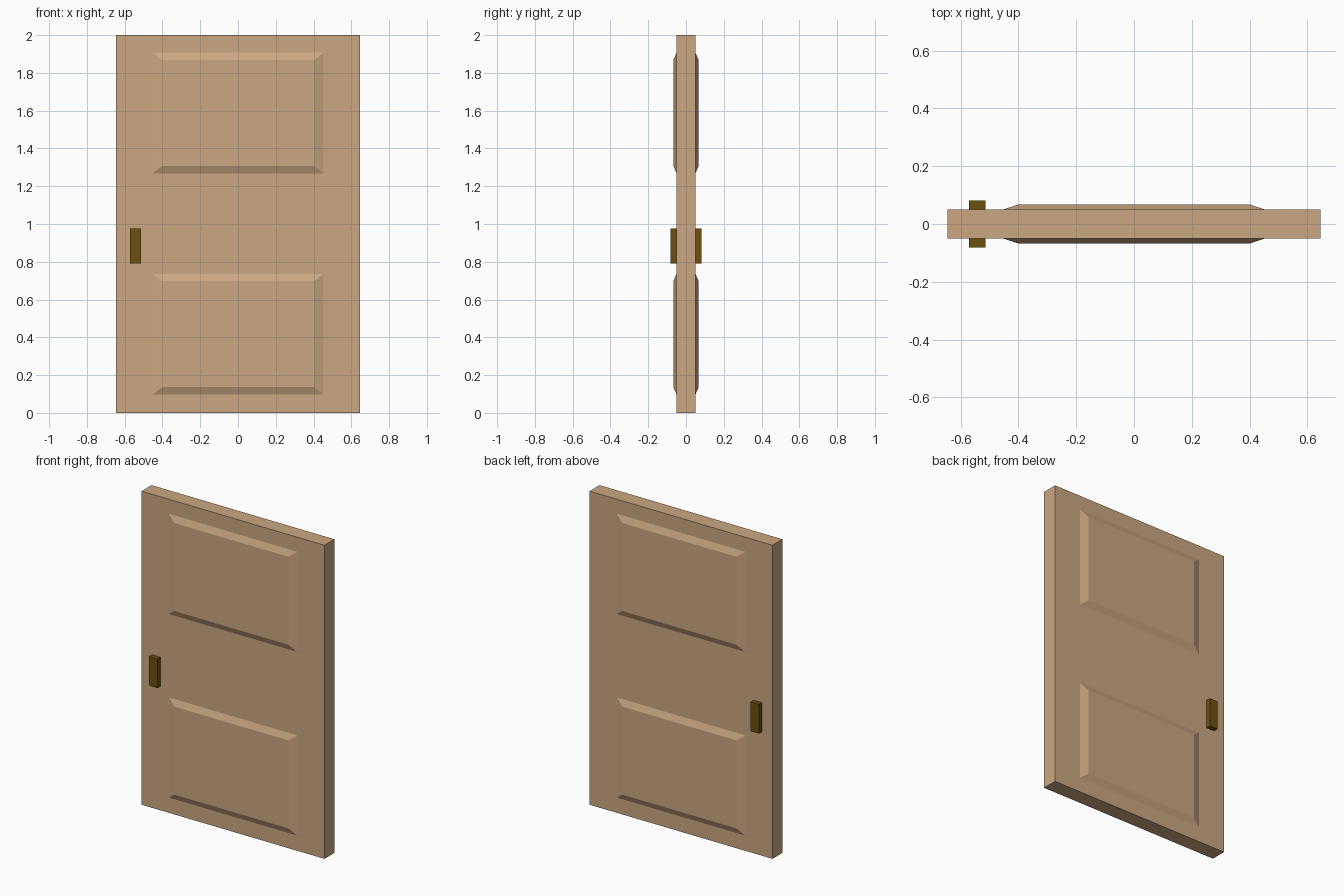
import bpy, bmesh

if "Cube" in bpy.data.objects:
    bpy.data.objects.remove(bpy.data.objects["Cube"])


def material(name, color):
    m = bpy.data.materials.new(name)
    m.diffuse_color = (*color, 1)
    m.use_nodes = True
    m.node_tree.nodes["Principled BSDF"].inputs["Base Color"].default_value = m.diffuse_color
    return m


wood = material("wood", (0.60, 0.39, 0.22))
brass = material("dark_brass", (0.15, 0.08, 0.004))


def frustum(name, x, z, y0, y1, mat, bevel_x=0.0, bevel_z=0.0):
    """Box from depth y0 to y1 whose y1 face is inset by the bevels."""
    bm = bmesh.new()
    bmesh.ops.create_cube(bm, size=1)
    for v in bm.verts:
        sx, sy, sz = (1 if c > 0 else -1 for c in v.co)
        inset = 1 if sy > 0 else 0
        v.co = ((x[1] if sx > 0 else x[0]) - sx * bevel_x * inset,
                y1 if sy > 0 else y0,
                (z[1] if sz > 0 else z[0]) - sz * bevel_z * inset)
    bmesh.ops.recalc_face_normals(bm, faces=bm.faces)
    mesh = bpy.data.meshes.new(name)
    bm.to_mesh(mesh)
    bm.free()
    mesh.materials.append(mat)
    obj = bpy.data.objects.new(name, mesh)
    bpy.context.collection.objects.link(obj)
    return obj


# Door slab
frustum("door_slab", (-0.645, 0.645), (0, 2), -0.05, 0.05, wood)

# Raised panels and handle plates on both faces
for side, s in (("front", -1), ("back", 1)):
    for level, z in (("lower", (0.097, 0.736)), ("upper", (1.268, 1.907))):
        frustum(f"{side}_{level}_panel", (-0.453, 0.453), z,
                s * 0.05, s * 0.067, wood, 0.051, 0.039)
    frustum(f"{side}_handle", (-0.571, -0.513), (0.791, 0.977),
            s * 0.05, s * 0.081, brass)
